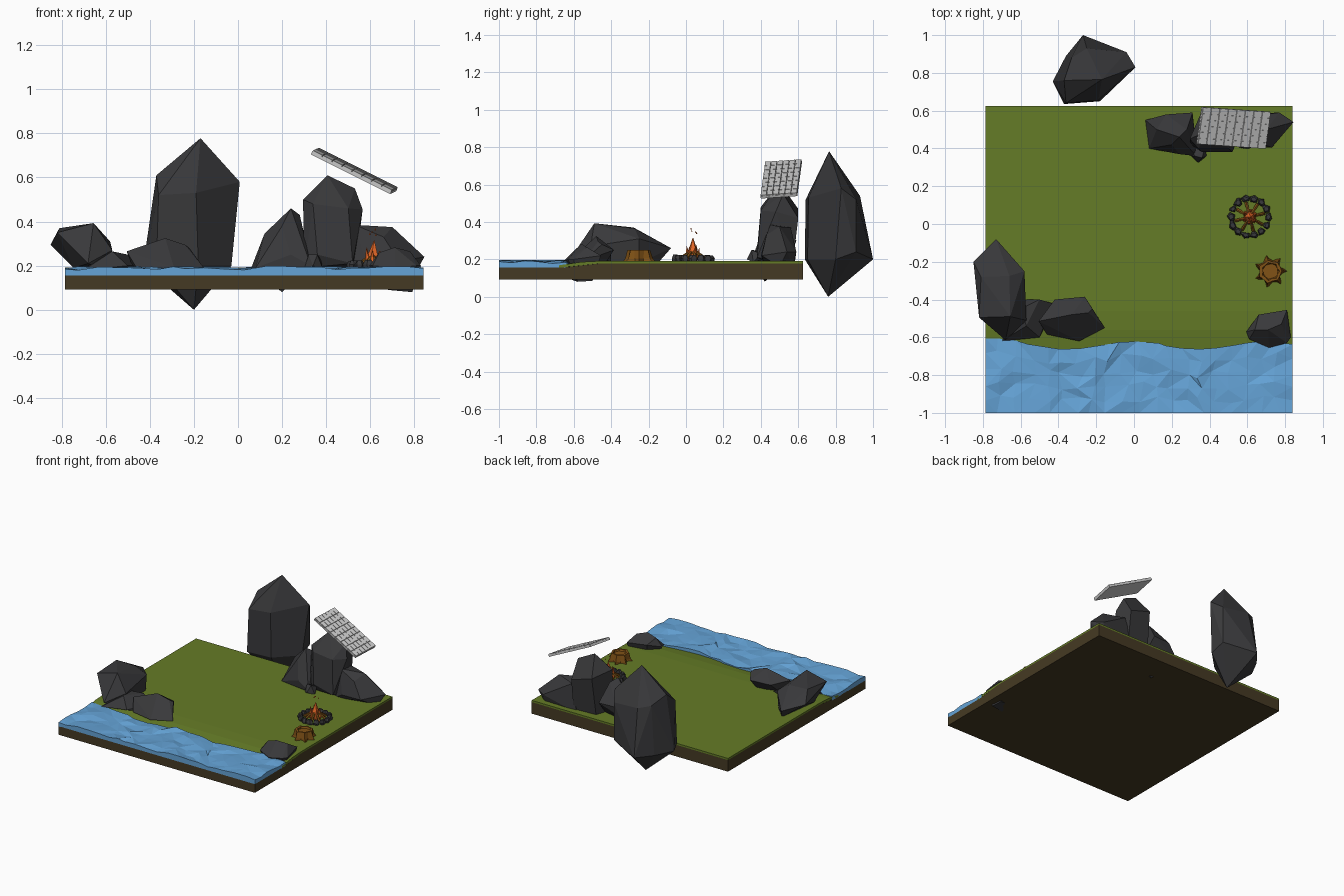
import bpy, bmesh, math, random
from mathutils import Vector, Matrix

if "Cube" in bpy.data.objects:
    bpy.data.objects.remove(bpy.data.objects["Cube"])

random.seed(7)


def material(name, rgb):
    m = bpy.data.materials.new(name)
    m.diffuse_color = (*rgb, 1)
    m.use_nodes = True
    m.node_tree.nodes["Principled BSDF"].inputs["Base Color"].default_value = m.diffuse_color
    return m


GRASS = material("grass_green", (0.13, 0.2, 0.02))
DIRT = material("dirt_brown", (0.06, 0.042, 0.017))
WATER = material("water_blue", (0.13, 0.37, 0.68))
ROCK = material("rock_grey", (0.04, 0.04, 0.043))
WOOD = material("wood_brown", (0.22, 0.085, 0.008))
FLAME = material("flame_orange", (0.8, 0.14, 0.02))


def finish(name, bm, mat=None):
    bmesh.ops.recalc_face_normals(bm, faces=bm.faces)
    me = bpy.data.meshes.new(name)
    bm.to_mesh(me)
    bm.free()
    ob = bpy.data.objects.new(name, me)
    bpy.context.collection.objects.link(ob)
    if mat:
        me.materials.append(mat)
    return ob


def add_hull(bm, points):
    vs = [bm.verts.new(p) for p in points]
    res = bmesh.ops.convex_hull(bm, input=vs)
    junk = {g for g in res["geom_interior"] + res["geom_unused"]
            if isinstance(g, bmesh.types.BMVert)}
    bmesh.ops.delete(bm, geom=list(junk), context='VERTS')


def rock(name, *points):
    bm = bmesh.new()
    add_hull(bm, points)
    bmesh.ops.dissolve_limit(bm, angle_limit=math.radians(6), verts=bm.verts, edges=bm.edges)
    finish(name, bm, ROCK)


X0, X1 = -0.785, 0.84


def slab(name, profile, mat):
    """Extrude a side profile (y, z) over the width of the base."""
    bm = bmesh.new()
    f = bm.faces.new([bm.verts.new((X0, y, z)) for y, z in profile])
    ext = bmesh.ops.extrude_face_region(bm, geom=[f])
    vs = [g for g in ext["geom"] if isinstance(g, bmesh.types.BMVert)]
    bmesh.ops.translate(bm, verts=vs, vec=(X1 - X0, 0, 0))
    finish(name, bm, mat)


# Ground
slab("dirt_base", [(-1, .092), (.625, .092), (.625, .178), (-.46, .178), (-.66, .156), (-1, .156)], DIRT)
slab("grass_top", [(.625, .178), (.625, .191), (-.46, .191), (-.56, .186), (-.68, .168),
                   (-.68, .155), (-.46, .178)], GRASS)

# River: faceted rippling block with a wavy shore edge
NX, NY = 20, 5
bm = bmesh.new()
top = []
for i in range(NX + 1):
    x = X0 + (X1 - X0) * i / NX
    shore = -0.642 + 0.02 * math.cos(x * 9) + 0.02 * max(0, -x - 0.5) * 4
    row = []
    for j in range(NY + 1):
        t = j / NY
        dx = random.uniform(-.025, .025) if 0 < i < NX else 0
        dy = random.uniform(-.02, .02) if 0 < j < NY else 0
        z = 0.187 + random.uniform(-.009, .011)
        row.append(bm.verts.new((x + dx, -1 + (shore + 1) * t + dy, z)))
    top.append(row)
faces = []
for i in range(NX):
    for j in range(NY):
        a, b, c, d = top[i][j], top[i + 1][j], top[i + 1][j + 1], top[i][j + 1]
        tris = [(a, b, c), (a, c, d)] if random.random() < .5 else [(a, b, d), (b, c, d)]
        faces += [bm.faces.new(t) for t in tris]
ext = bmesh.ops.extrude_face_region(bm, geom=faces, use_keep_orig=True)
for g in ext["geom"]:
    if isinstance(g, bmesh.types.BMVert):
        g.co.z = 0.154
finish("river", bm, WATER)

# Tall standing rock behind the base
rock("tall_rock", (-.17, .765, .778),
     (.008, .83, .58), (-.19, .655, .53), (-.36, .64, .52), (-.37, .76, .61),
     (-.33, .88, .56), (-.25, .93, .54), (-.04, .91, .52),
     (-.03, .80, .2), (-.18, .65, .2), (-.37, .635, .2), (-.43, .755, .2),
     (-.36, .89, .2), (-.27, 1.0, .2), (-.04, .91, .24), (-.2, .76, 0))

# Rock cluster at the back right
rock("cluster_rock_left", (.06, .55, .19), (.08, .40, .19), (.12, .50, .345), (.24, .46, .46),
     (.28, .50, .43), (.31, .59, .30), (.17, .58, .30), (.24, .37, .25), (.33, .36, .2),
     (.20, .42, .08), (.32, .5, .2), (.2, .42, .38))
rock("cluster_rock_middle", (.30, .42, .19), (.295, .45, .5), (.405, .50, .61), (.53, .52, .55),
     (.565, .48, .455), (.52, .38, .21), (.36, .38, .25), (.34, .40, .48), (.50, .40, .46),
     (.53, .60, .42), (.36, .60, .47), (.35, .56, .17), (.53, .57, .17))
rock("cluster_rock_right", (.53, .45, .385), (.55, .56, .37), (.70, .50, .375), (.845, .54, .24),
     (.77, .59, .24), (.73, .405, .22), (.58, .40, .22), (.80, .50, .16), (.76, .57, .16),
     (.50, .58, .17), (.50, .42, .17), (.66, .43, .33))
rock("cluster_pebble", (.30, .36, .185), (.34, .325, .2), (.385, .36, .185), (.32, .36, .25),
     (.36, .35, .25), (.375, .4, .23), (.31, .41, .2))

# Shore rocks, left
rock("shore_rock_large", (-.73, -.08, .26), (-.58, -.25, .31), (-.57, -.51, .27), (-.68, -.615, .21),
     (-.82, -.495, .35), (-.85, -.2, .295), (-.655, -.49, .393), (-.66, -.275, .365),
     (-.81, -.28, .37), (-.69, -.15, .18), (-.745, -.45, .19), (-.58, -.5, .17), (-.59, -.25, .18))
rock("shore_rock_small", (-.60, -.45, .265), (-.50, -.40, .25), (-.43, -.42, .2), (-.50, -.60, .2),
     (-.70, -.62, .18), (-.57, -.54, .265), (-.45, -.5, .16), (-.60, -.4, .16))
rock("shore_rock_middle", (-.505, -.515, .265), (-.42, -.40, .25), (-.26, -.385, .25), (-.22, -.45, .28),
     (-.155, -.55, .19), (-.29, -.62, .19), (-.46, -.585, .19), (-.33, -.48, .325),
     (-.24, -.47, .295), (-.3, -.45, .15), (-.46, -.5, .15))

# Shore rock, right (pokes through the base)
rock("shore_rock_right", (.595, -.57, .2), (.66, -.48, .23), (.81, -.455, .22), (.83, -.60, .2),
     (.81, -.63, .2), (.715, -.655, .19), (.61, -.61, .2), (.71, -.56, .283), (.78, -.53, .265),
     (.64, -.56, .26), (.68, -.61, .09), (.79, -.58, .08), (.78, -.5, .085), (.68, -.52, .1))

# Campfire: ring of stones
FIRE = Vector((.613, .037, .19))
bm = bmesh.new()
for k in range(14):
    a = k * math.tau / 14
    r = random.uniform(.096, .102)
    m = Matrix.Translation(FIRE) @ Matrix.Rotation(a, 4, 'Z') @ Matrix.Translation((r, 0, .012))
    size = Vector((random.uniform(.016, .021), random.uniform(.021, .027), random.uniform(.02, .026)))
    pts = []
    for zz, rr in ((-.9, .8), (.1, 1.1), (.9, .65)):
        for q in range(5):
            b = q * math.tau / 5 + random.uniform(-.4, .4)
            pts.append(m @ Vector((size.x * rr * math.cos(b), size.y * rr * math.sin(b), size.z * zz)))
    add_hull(bm, pts)
finish("fire_stones", bm, ROCK)


def add_cone(bm, base, tip, r1, r2, sides):
    d = tip - base
    m = Matrix.Translation((base + tip) / 2) @ d.to_track_quat('Z', 'Y').to_matrix().to_4x4()
    bmesh.ops.create_cone(bm, cap_ends=True, segments=sides, radius1=r1, radius2=r2,
                          depth=d.length, matrix=m)


# Logs leaning inward
bm = bmesh.new()
for k in range(8):
    a = k * math.tau / 8 + .25
    out = Vector((math.cos(a), math.sin(a), 0))
    add_cone(bm, FIRE + out * .078 + Vector((0, 0, .008)),
             FIRE + out * .01 + Vector((0, 0, .055)), .0095, .008, 6)
finish("fire_logs", bm, WOOD)

# Flames and sparks
bm = bmesh.new()
add_cone(bm, FIRE + Vector((0, 0, .05)), FIRE + Vector((.005, 0, .128)), .028, 0, 5)
add_cone(bm, FIRE + Vector((0, 0, .05)), FIRE + Vector((0, 0, .005)), .028, .03, 5)
for k in range(6):
    a = k * math.tau / 6 + .4
    out = Vector((math.cos(a), math.sin(a), 0))
    h = random.uniform(.07, .105)
    add_cone(bm, FIRE + out * .026 + Vector((0, 0, .01)), FIRE + out * .034 + Vector((0, 0, h)), .017, 0, 5)
for dx, dy, dz in ((.01, -.01, .17), (-.015, .015, .15), (.012, .02, .145), (-.005, -.006, .158)):
    p = FIRE + Vector((dx, dy, dz))
    add_cone(bm, p, p + Vector((0, 0, .012)), .004, 0, 4)
finish("flames", bm, FLAME)

# Tree stump with flared roots and a sunken top
bm = bmesh.new()
rings = []
for z, r, flare in ((.18, .073, .022), (.205, .066, .01), (.25, .058, .004), (.25, .045, .003), (.238, .04, 0)):
    ring = []
    for k in range(14):
        a = k * math.tau / 14
        rr = r + (flare if k % 2 == 0 else -flare) + random.uniform(-.003, .003)
        ring.append(bm.verts.new((.722 + rr * math.cos(a), -.25 + rr * math.sin(a), z)))
    rings.append(ring)
for lo, hi in zip(rings, rings[1:]):
    for k in range(14):
        n = (k + 1) % 14
        bm.faces.new((lo[k], lo[n], hi[n], hi[k]))
bm.faces.new(rings[-1])
bm.faces.new(rings[0][::-1])
finish("tree_stump", bm, WOOD)

# Floating tiled roof panel
A, U, V = Vector((.33, .425, .705)), Vector((.36, -.025, -.18)), Vector((.027, .195, .013))
N = U.cross(V).normalized()


def add_box(bm, u0, u1, v0, v1, n0, n1):
    add_hull(bm, [A + U * u + V * v + N * n for u in (u0, u1) for v in (v0, v1) for n in (n0, n1)])


bm = bmesh.new()
add_box(bm, 0, 1, 0, 1, 0, .013)
ROWS, COLS = 8, 6
for i in range(ROWS):
    for j in range(COLS):
        add_box(bm, i / ROWS + .004, (i + 1) / ROWS - .004,
                j / COLS + .006, (j + 1) / COLS - .006, .012, .02)
finish("roof_panel", bm)
